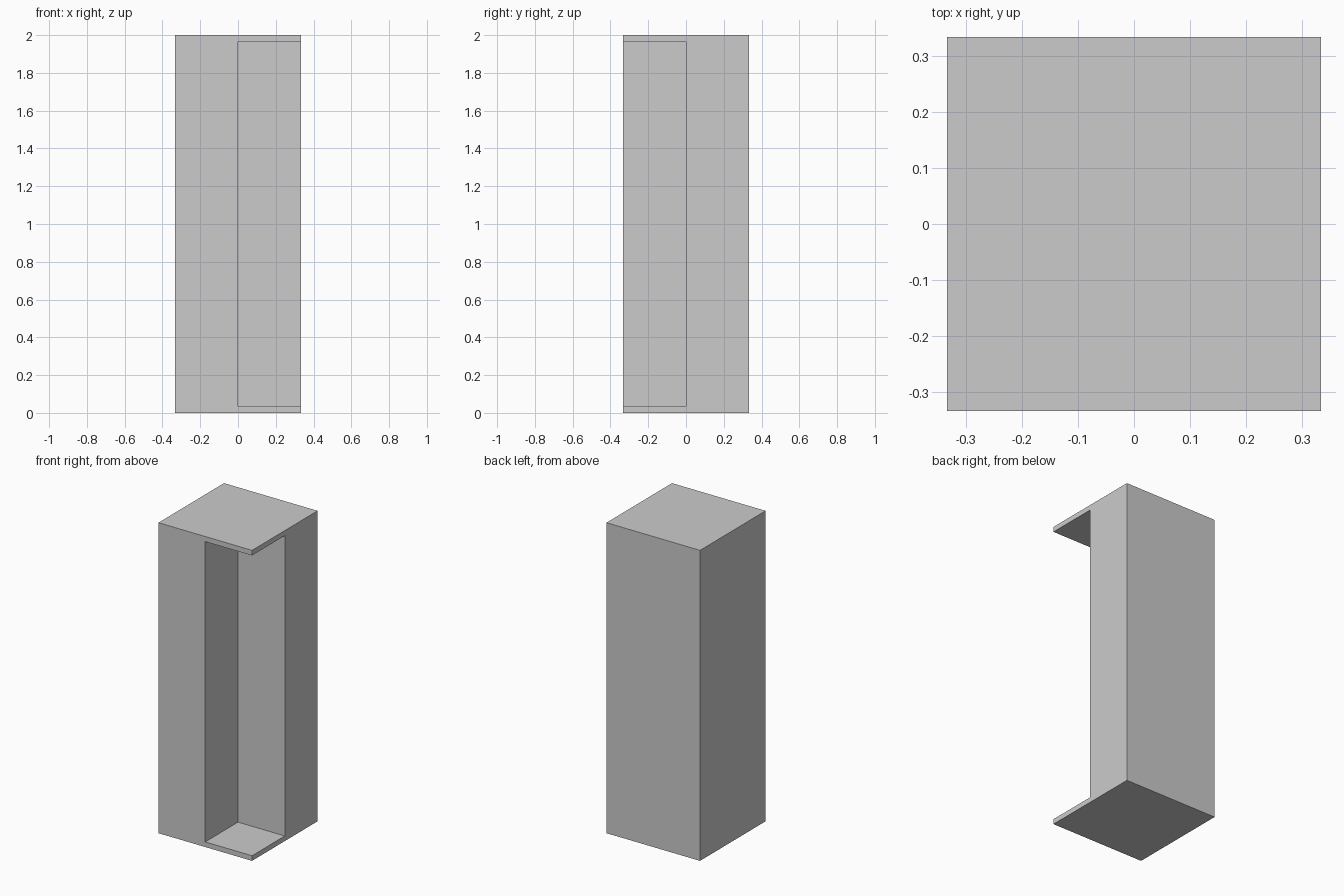
import bpy

if "Cube" in bpy.data.objects:
    bpy.data.objects.remove(bpy.data.objects["Cube"])

HALF = 1 / 3       # half the square footprint
HEIGHT = 2.0
PLATE = 0.033      # thickness of the floor and roof plates


def box(name, low, high):
    """Axis-aligned box between two corners."""
    centre = [(a + b) / 2 for a, b in zip(low, high)]
    size = [b - a for a, b in zip(low, high)]
    bpy.ops.mesh.primitive_cube_add(size=1, location=centre)
    obj = bpy.context.object
    obj.name = name
    obj.scale = size
    bpy.ops.object.transform_apply(location=True, rotation=False, scale=True)
    return obj


# Cutter for the open front-right corner, overshooting the outer faces
cutter = box("corner_cutter", (0, -HALF - 0.1, PLATE), (HALF + 0.1, 0, HEIGHT - PLATE))
cutter.hide_render = True

# Tall block with the corner recess between floor and roof plates
column = box("notched_column", (-HALF, -HALF, 0), (HALF, HALF, HEIGHT))
cut = column.modifiers.new("corner_recess", "BOOLEAN")
cut.operation = "DIFFERENCE"
cut.solver = "EXACT"
cut.object = cutter
bpy.context.view_layer.objects.active = column
bpy.ops.object.modifier_apply(modifier=cut.name)
bpy.data.objects.remove(cutter)
